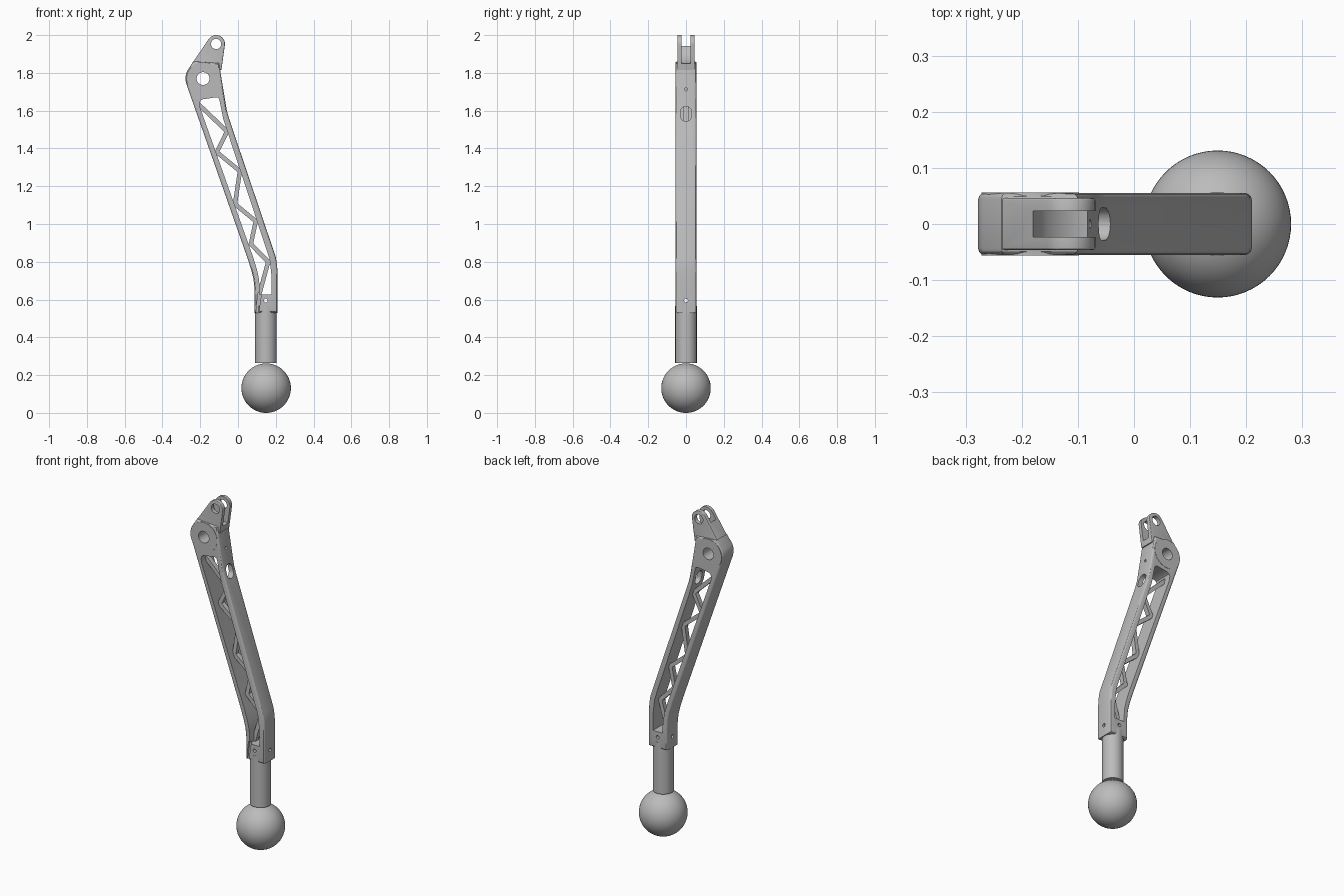
import bpy, bmesh, math
from mathutils import Vector, Matrix

if "Cube" in bpy.data.objects:
    bpy.data.objects.remove(bpy.data.objects["Cube"])

grey = bpy.data.materials.new("plain grey")
grey.diffuse_color = (0.5, 0.5, 0.5, 1)
grey.use_nodes = True
grey.node_tree.nodes["Principled BSDF"].inputs["Base Color"].default_value = grey.diffuse_color


def finish(name, bm):
    bmesh.ops.recalc_face_normals(bm, faces=bm.faces)
    me = bpy.data.meshes.new(name)
    bm.to_mesh(me)
    bm.free()
    me.materials.append(grey)
    ob = bpy.data.objects.new(name, me)
    bpy.context.collection.objects.link(ob)
    return ob


def prism(name, pts, y0, y1, bevel=0):
    """Extrude an x-z outline along y, optionally rounding both cap rims."""
    bm = bmesh.new()
    a = [bm.verts.new((x, y0, z)) for x, z in pts]
    b = [bm.verts.new((x, y1, z)) for x, z in pts]
    caps = [bm.faces.new(a), bm.faces.new(b)]
    n = len(pts)
    for i in range(n):
        j = (i + 1) % n
        bm.faces.new((a[i], a[j], b[j], b[i]))
    bmesh.ops.recalc_face_normals(bm, faces=bm.faces)
    if bevel:
        rim = [e for f in caps for e in f.edges]
        bmesh.ops.bevel(bm, geom=rim, offset=bevel, segments=3, profile=0.5,
                        affect='EDGES', clamp_overlap=True)
    return finish(name, bm)


def rod(name, centre, axis, r, length, seg=40):
    bm = bmesh.new()
    rot = Vector((0, 0, 1)).rotation_difference(Vector(axis)).to_matrix().to_4x4()
    bmesh.ops.create_cone(bm, cap_ends=True, segments=seg, radius1=r, radius2=r,
                          depth=length, matrix=Matrix.Translation(centre) @ rot)
    return finish(name, bm)


def arc(cx, cz, r, a0, a1, n):
    return [(cx + r * math.cos(math.radians(a0 + (a1 - a0) * i / n)),
             cz + r * math.sin(math.radians(a0 + (a1 - a0) * i / n))) for i in range(n + 1)]


def combine(ob, tool, op='DIFFERENCE'):
    m = ob.modifiers.new("bool", 'BOOLEAN')
    m.operation, m.object, m.solver = op, tool, 'EXACT'
    bpy.context.view_layer.objects.active = ob
    bpy.ops.object.modifier_apply(modifier=m.name)
    bpy.data.objects.remove(tool)


PIVOT = (-0.185, 1.77)
PIN = (-0.116, 1.953)

# Arm body: bent outline with rounded rims
outline = [(0.088, 0.53), (0.088, 0.65), (0.082, 0.71), (0.07, 0.757), (0.05, 0.82)]
outline += arc(*PIVOT, 0.093, 199, 155, 6)
outline += [(-0.236, 1.862), (-0.1, 1.852), (-0.087, 1.767), (-0.065, 1.635),
            (-0.059, 1.6), (-0.048, 1.56), (0.2, 0.825), (0.207, 0.78),
            (0.21, 0.73), (0.21, 0.53)]
arm = prism("arm_body", outline, -0.055, 0.055, 0.012)

# Open truss window
window = [(0.178, 0.628), (0.178, 0.68), (0.176, 0.74), (0.167, 0.815), (-0.078, 1.555),
          (-0.087, 1.6), (-0.098, 1.655), (-0.103, 1.667), (-0.115, 1.671), (-0.187, 1.66),
          (-0.198, 1.653), (-0.203, 1.64), (-0.201, 1.617), (0.08, 0.825), (0.1, 0.76),
          (0.111, 0.71), (0.115, 0.66), (0.114, 0.628)]
combine(arm, prism("cut", window, -0.1, 0.1))

# Clevis ears and round pivot boss joined on
ears = [(-0.088, 1.815), (-0.253, 1.815), (-0.253, 1.835)]
ears += arc(*PIN, 0.047, 147, -5, 20)
combine(arm, prism("ears", ears, -0.046, 0.046, 0.004), 'UNION')
combine(arm, rod("boss", (PIVOT[0], 0, PIVOT[1]), (0, 1, 0), 0.087, 0.113, 64), 'UNION')

# Clevis slot with curved floor
slot = [(-0.2, 2.05), (-0.2, 1.96), (-0.18, 1.943), (-0.17, 1.912), (-0.153, 1.888),
        (-0.13, 1.868), (-0.105, 1.854), (-0.04, 1.838), (-0.04, 2.05)]
combine(arm, prism("cut", slot, -0.023, 0.023))

# Pivot, pin and screw holes
for (x, z), r in ((PIVOT, 0.034), (PIN, 0.027), ((0.147, 0.595), 0.01)):
    combine(arm, rod("cut", (x, 0, z), (0, 1, 0), r, 0.3))
combine(arm, rod("cut", (0.147, 0, 0.595), (1, 0, 0), 0.01, 0.3, 24))
combine(arm, rod("cut", (-0.08, 0, 1.713), (1, 0, 0), 0.008, 0.08, 24))

# Oval cable slot through the right rail
oval = rod("cut", (0, 0, 0), (1, 0, 0), 0.029, 0.075, 40)
for v in oval.data.vertices:
    v.co.z += math.copysign(0.011, v.co.z)
    v.co += Vector((-0.063, 0, 1.583))
combine(arm, oval)

# Shallow relief on the front of the clamp block
combine(arm, prism("cut", [(0.08, 0.5), (0.112, 0.5), (0.112, 0.55), (0.125, 0.64),
                           (0.108, 0.64), (0.1, 0.58), (0.095, 0.53)], -0.07, -0.042))

# Zigzag truss struts
nodes = [(-0.205, 1.63), (-0.058, 1.49), (-0.112, 1.38), (0.01, 1.28), (-0.016, 1.105),
         (0.094, 1.015), (0.068, 0.893), (0.16, 0.80), (0.112, 0.625)]
for i, (p, q) in enumerate(zip(nodes, nodes[1:])):
    p, q = Vector(p), Vector(q)
    d = (q - p).normalized()
    s = Vector((-d.y, d.x)) * 0.0115
    p, q = p - d * 0.008, q + d * 0.008
    prism(f"truss_strut_{i + 1}", [tuple(c) for c in (p + s, q + s, q - s, p - s)],
          -0.014, 0.014)

# Lower tube and ball foot
rod("lower_tube", (0.148, 0, 0.415), (0, 0, 1), 0.057, 0.304, 64)
bm = bmesh.new()
bmesh.ops.create_uvsphere(bm, u_segments=64, v_segments=32, radius=0.131,
                          matrix=Matrix.Translation((0.149, 0, 0.131)))
finish("ball_foot", bm)

# Smooth shading with sharp edges kept
for ob in bpy.context.collection.objects:
    ob.select_set(True)
bpy.context.view_layer.objects.active = arm
bpy.ops.object.shade_smooth_by_angle(angle=math.radians(30))
